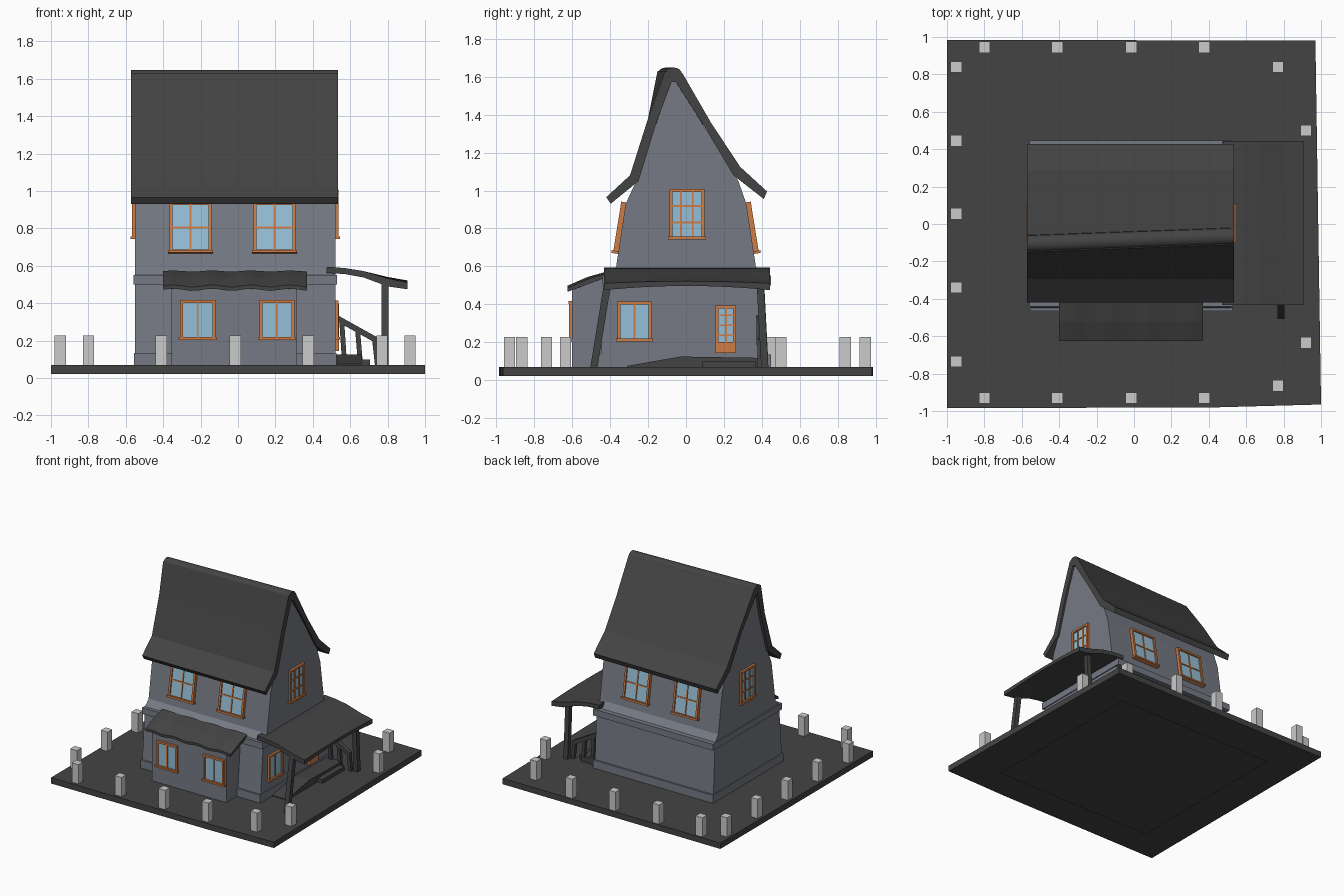
import bpy, bmesh, math
from mathutils import Matrix, Vector

cube = bpy.data.objects.get("Cube")
if cube:
    bpy.data.objects.remove(cube, do_unlink=True)


def material(name, r, g, b):
    m = bpy.data.materials.new(name)
    m.use_nodes = True
    m.diffuse_color = (r, g, b, 1)
    m.node_tree.nodes["Principled BSDF"].inputs["Base Color"].default_value = (r, g, b, 1)
    return m


WALL = material("blue grey plaster", 0.18, 0.195, 0.23)
DARK = material("charcoal", 0.057, 0.057, 0.057)
STONE = material("pale stone", 0.6, 0.6, 0.6)
WOOD = material("orange wood", 0.61, 0.2, 0.06)
GLASS = material("sky blue glass", 0.3, 0.52, 0.68)


def finish(name, bm, mat):
    bmesh.ops.recalc_face_normals(bm, faces=bm.faces)
    mesh = bpy.data.meshes.new(name)
    bm.to_mesh(mesh)
    bm.free()
    mesh.materials.append(mat)
    ob = bpy.data.objects.new(name, mesh)
    bpy.context.collection.objects.link(ob)
    return ob


def add_box(bm, lo, hi, matrix=Matrix()):
    lo, hi = Vector(lo), Vector(hi)
    m = matrix @ Matrix.Translation((lo + hi) / 2) @ Matrix.Diagonal((*(hi - lo), 1))
    bmesh.ops.create_cube(bm, size=1, matrix=m)


def box(name, lo, hi, mat):
    bm = bmesh.new()
    add_box(bm, lo, hi)
    return finish(name, bm, mat)


def loft(name, sections, mat):
    """Skin matching closed sections and cap both ends."""
    bm = bmesh.new()
    rings = [[bm.verts.new(p) for p in s] for s in sections]
    n = len(rings[0])
    for a, b in zip(rings, rings[1:]):
        for i in range(n):
            j = (i + 1) % n
            bm.faces.new((a[i], a[j], b[j], b[i]))
    bm.faces.new(rings[0])
    bm.faces.new(rings[-1])
    return finish(name, bm, mat)


def along_x(x, profile):
    return [(x, y, z) for y, z in profile]


def beam(name, start, end, width, mat=DARK):
    """Square timber with level ends."""
    h = width / 2
    a, b = Vector(start), Vector(end)
    flat = abs(b.z - a.z) < abs(b.x - a.x)
    ring = [Vector((0, u, v)) if flat else Vector((u, v, 0))
            for u, v in ((-h, -h), (h, -h), (h, h), (-h, h))]
    return loft(name, [[a + r for r in ring], [b + r for r in ring]], mat)


def window(name, place, turn, w, h, cols, rows, tilt=0, panel=0.0, sill=True):
    """Framed window; local -y points outwards, place is its centre on the wall."""
    m = (Matrix.Translation(place) @ Matrix.Rotation(math.radians(turn), 4, 'Z')
         @ Matrix.Rotation(tilt, 4, 'X'))
    u, v, f = w / 2, h / 2, 0.016
    bm = bmesh.new()
    for s in (-1, 1):
        add_box(bm, (s * u - (f if s > 0 else 0), -0.017, -v),
                (s * u + (f if s < 0 else 0), 0.02, v), m)
    add_box(bm, (-u, -0.018, v - f), (u, 0.02, v), m)
    add_box(bm, (-u, -0.018, -v), (u, 0.02, -v + f + panel), m)
    if sill:
        add_box(bm, (-u - 0.008, -0.026, -v), (u + 0.008, 0.02, -v + 0.014), m)
    base = -v + panel
    for i in range(1, cols):
        x = -u + w * i / cols
        add_box(bm, (x - 0.005, -0.012, base), (x + 0.005, 0.01, v), m)
    for i in range(1, rows):
        z = base + (v - base) * i / rows
        add_box(bm, (-u, -0.012, z - 0.005), (u, 0.01, z + 0.005), m)
    finish(name + "_frame", bm, WOOD)
    bm = bmesh.new()
    add_box(bm, (-u + 0.005, -0.006, base), (u - 0.005, 0.002, v - 0.005), m)
    finish(name + "_glass", bm, GLASS)


# Ground slab and the sheet beneath it
outline = [(-1, -0.985), (0.45, -0.98), (1, -0.965), (0.97, 0.98), (-1, 0.985)]
loft("ground_slab", [[(x, y, z) for x, y in outline] for z in (0.022, 0.07)], DARK)
bm = bmesh.new()
bmesh.ops.create_grid(bm, x_segments=1, y_segments=1, size=0.71)
finish("ground_sheet", bm, DARK)

# Stone posts around the yard
posts = [(x, y) for x in (-0.8, -0.41, -0.015, 0.375) for y in (0.945, -0.93)]
posts += [(-0.95, y) for y in (-0.735, -0.34, 0.055, 0.445, 0.84)]
posts += [(0.77, 0.84), (0.92, 0.5), (0.92, -0.635), (0.77, -0.865)]
for x, y in posts:
    box("yard_post", (x - 0.03, y - 0.03, 0.065), (x + 0.03, y + 0.03, 0.227), STONE)

# House body with crooked gable
X0, X1 = -0.55, 0.52


def wall_profile(ridge):
    return [(-0.455, 0.07), (-0.415, 0.55), (-0.368, 0.6), (-0.318, 0.93), (-0.262, 1.05),
            (ridge, 1.6), (0.276, 1.05), (0.318, 0.93), (0.368, 0.6), (0.41, 0.55),
            (0.435, 0.07)]


loft("house_walls", [along_x(X0, wall_profile(-0.105)), along_x(X1, wall_profile(-0.07))], WALL)
box("wall_band", (X0 - 0.008, -0.44, 0.5), (X1 + 0.008, 0.447, 0.552), WALL)
box("wall_plinth", (X0 - 0.006, -0.465, 0.07), (X1 + 0.006, 0.447, 0.135), WALL)

# Main roof: two flared slopes and a round ridge
ends = ((-0.572, -0.105), (0.535, -0.065))
loft("roof_front", [along_x(x, [(-0.42, 0.965), (-0.295, 1.08), (-0.2, 1.38), (s - 0.045, 1.63),
                                (s, 1.6), (-0.155, 1.36), (-0.25, 1.05), (-0.397, 0.93)])
                    for x, s in ends], DARK)
loft("roof_back", [along_x(x, [(0.427, 0.995), (0.285, 1.125), (0.13, 1.36), (s + 0.045, 1.62),
                               (s, 1.59), (0.095, 1.34), (0.25, 1.08), (0.41, 0.955)])
                   for x, s in ends], DARK)
ridge = loft("roof_ridge", [along_x(x, [(s + 0.045 * math.cos(a), 1.61 + 0.038 * math.sin(a))
                                        for a in [math.tau * i / 16 for i in range(16)]])
                            for x, s in ends], DARK)
for face in ridge.data.polygons:
    face.use_smooth = len(face.vertices) == 4
ridge.data.set_sharp_from_angle(angle=math.radians(40))

# Front bay and its wavy awning
bay = [(-0.6, 0.07), (-0.6, 0.475), (-0.4, 0.55), (-0.4, 0.07)]
loft("bay_walls", [along_x(-0.355, bay), along_x(0.315, bay)], WALL)
awning = []
for i in range(17):
    x = -0.4 + 0.77 * i / 16
    d = 0.006 * math.sin(i * 1.45)
    awning.append(along_x(x, [(-0.625, 0.472 + d), (-0.625, 0.492 + d), (-0.52, 0.538 + d),
                              (-0.41, 0.572 + d / 2), (-0.41, 0.548 + d / 2)]))
loft("bay_awning", awning, DARK)

# Windows and door
for x in (-0.215, 0.208):
    window("bay_window", (x, -0.6, 0.31), 0, 0.188, 0.215, 2, 1)
for x in (-0.253, 0.195):
    window("upper_front_window", (x, -0.346, 0.803), 0, 0.225, 0.275, 2, 2, -0.16)
    window("upper_back_window", (x, 0.346, 0.803), 180, 0.225, 0.275, 2, 2, -0.16)
window("gable_window_left", (X1, 0.005, 0.875), 90, 0.185, 0.265, 3, 3)
window("gable_window_right", (X0, 0.005, 0.875), -90, 0.185, 0.265, 3, 3)
window("side_window", (X1, -0.272, 0.31), 90, 0.18, 0.21, 2, 1)
window("door", (X1 + 0.003, 0.21, 0.27), 90, 0.108, 0.25, 2, 4, panel=0.04, sill=False)

# Porch roof, sagging towards its outer corners
porch = []
for i in range(9):
    y = -0.432 + 0.875 * i / 8
    d = 0.022 * abs(i / 4 - 1) ** 2
    porch.append([(0.472, y, 0.562), (0.475, y, 0.595), (0.57, y, 0.588), (0.67, y, 0.572),
                  (0.8, y, 0.54 - d / 3), (0.905, y, 0.522 - d / 2), (0.905, y, 0.497 - d),
                  (0.8, y, 0.512 - d), (0.67, y, 0.538), (0.57, y, 0.556)])
loft("porch_roof", porch, DARK)

# Porch posts, deck, ramp and step
beam("porch_post_front", (0.785, -0.485, 0.07), (0.785, -0.41, 0.53), 0.038)
beam("porch_post_back", (0.785, 0.415, 0.07), (0.785, 0.39, 0.53), 0.038)
deck = [(-0.31, 0.068), (-0.31, 0.076), (-0.03, 0.125), (0.4, 0.118), (0.4, 0.068)]
loft("porch_deck", [along_x(0.5, deck), along_x(0.66, deck)], DARK)
box("porch_step", (0.65, 0.085, 0.068), (0.705, 0.37, 0.1), DARK)

# Stair rail beside the house
beam("stair_rail", (0.52, 0.39, 0.325), (0.745, 0.39, 0.2), 0.035)
for x, top in ((0.555, 0.3), (0.64, 0.25), (0.73, 0.205)):
    beam("rail_baluster", (x + 0.015, 0.39, 0.07), (x, 0.39, top), 0.026)
